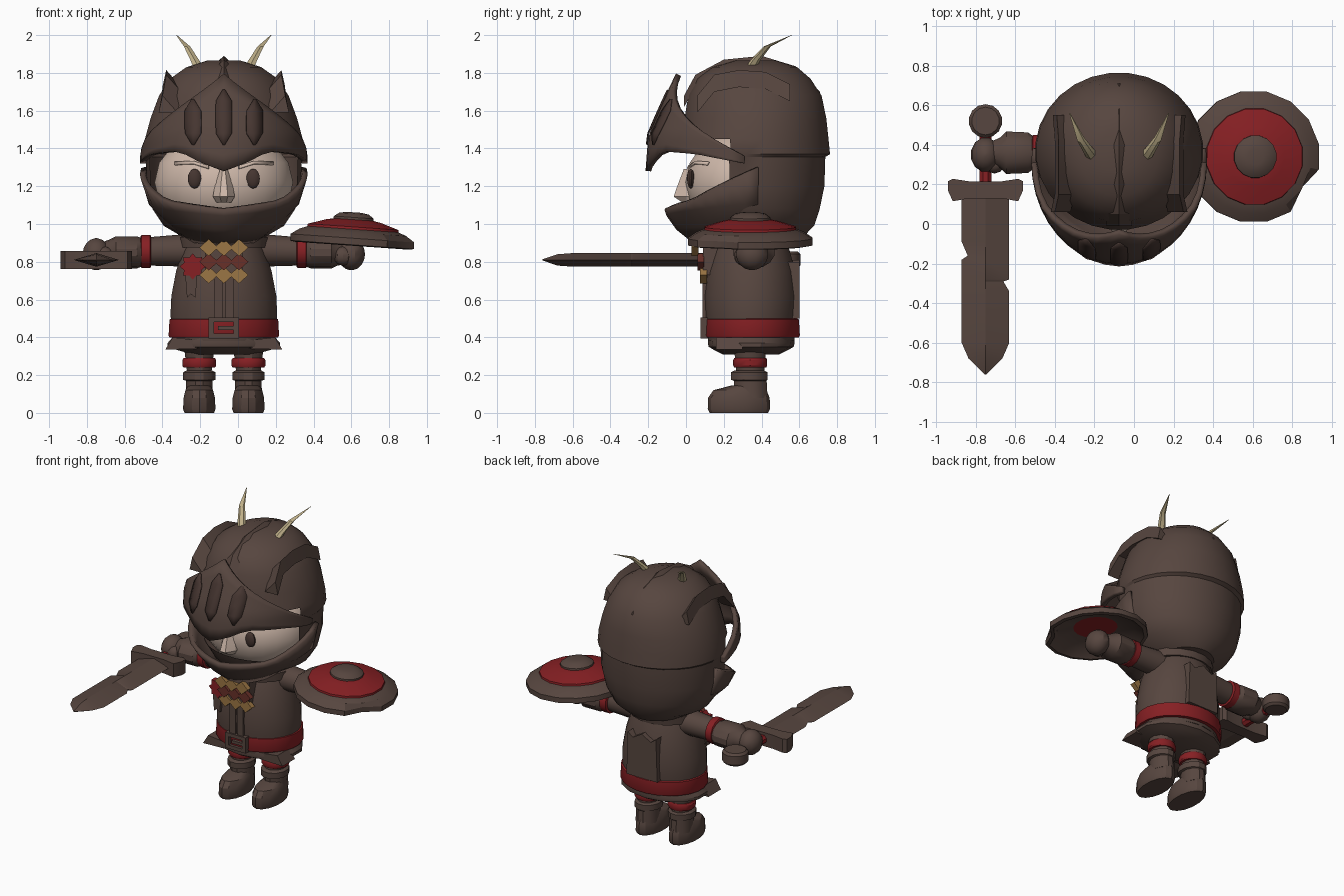
import bpy, bmesh, math
from mathutils import Vector, Matrix

if "Cube" in bpy.data.objects:
    bpy.data.objects.remove(bpy.data.objects["Cube"])

CX, CY = -0.075, 0.345
TAU = 2 * math.pi


def material(name, rgb):
    m = bpy.data.materials.new(name)
    m.diffuse_color = (*rgb, 1)
    m.use_nodes = True
    m.node_tree.nodes["Principled BSDF"].inputs["Base Color"].default_value = m.diffuse_color
    return m


BROWN = material("brown steel", (0.095, 0.061, 0.050))
DARK = material("dark brown", (0.060, 0.036, 0.030))
RED = material("red", (0.24, 0.014, 0.017))
MAROON = material("maroon", (0.14, 0.030, 0.022))
GOLD = material("gold", (0.33, 0.18, 0.058))
BONE = material("bone", (0.52, 0.43, 0.25))
SKIN = material("skin", (0.62, 0.48, 0.40))


def skin(name, rings, mat, closed=True, caps=True, solid=0, drop=None):
    """Bridge a list of equal point rings into one surface."""
    bm = bmesh.new()
    rows = [[bm.verts.new(p) for p in r] for r in rings]
    n = len(rows[0])
    for a, b in zip(rows, rows[1:]):
        for i in range(n if closed else n - 1):
            j = (i + 1) % n
            bm.faces.new((a[i], a[j], b[j], b[i]))
    if caps and closed:
        bm.faces.new(rows[0])
        bm.faces.new(rows[-1])
    if drop:
        bad = [f for f in bm.faces if drop(f.calc_center_median())]
        bmesh.ops.delete(bm, geom=bad, context='FACES')
    bmesh.ops.recalc_face_normals(bm, faces=bm.faces)
    me = bpy.data.meshes.new(name)
    bm.to_mesh(me)
    bm.free()
    me.materials.append(mat)
    ob = bpy.data.objects.new(name, me)
    bpy.context.collection.objects.link(ob)
    if solid:
        md = ob.modifiers.new("thickness", 'SOLIDIFY')
        md.thickness, md.offset = solid, 0
    return ob


def ellipse(c, ra, rb, axis='z', n=20):
    out = []
    for i in range(n):
        a = TAU * (i + 0.5) / n
        u, v = ra * math.cos(a), rb * math.sin(a)
        d = {'x': (0, u, v), 'y': (u, 0, v), 'z': (u, v, 0)}[axis]
        out.append(Vector(c) + Vector(d))
    return out


def lathe(name, rows, mat, n=20, x=CX):
    """rows: (z, y centre, x radius, y radius)"""
    return skin(name, [ellipse((x, y, z), a, b, 'z', n) for z, y, a, b in rows], mat)


def ball(name, c, r, mat, n=14):
    rings = []
    for k in range(9):
        a = math.pi * (0.03 + 0.94 * k / 8)
        s = math.sin(a)
        rings.append(ellipse((c[0], c[1], c[2] - r[2] * math.cos(a)), r[0] * s, r[1] * s, 'z', n))
    return skin(name, rings, mat)


def plate(name, pts, y0, y1, mat):
    """Outline in x, z extruded from y0 to y1."""
    return skin(name, [[(x, y, z) for x, z in pts] for y in (y0, y1)], mat)


def rect(x0, x1, z0, z1):
    return [(x0, z0), (x1, z0), (x1, z1), (x0, z1)]


def lerp(tab, t):
    for (a, p), (b, q) in zip(tab, tab[1:]):
        if t <= b:
            return p + (q - p) * max(0, (t - a) / (b - a))
    return tab[-1][1]


# ---- helmet dome: z, front y, back y, half width; with an open face
dome = [(0.92, .12, .61, .20), (0.99, .06, .68, .32), (1.08, .02, .71, .38), (1.2, -.02, .735, .41),
        (1.355, -.03, .74, .415), (1.37, -.03, .765, .425), (1.45, -.03, .757, .42), (1.56, -.01, .745, .39),
        (1.68, .01, .72, .345), (1.77, .06, .66, .285), (1.83, .14, .59, .20), (1.865, .26, .48, .09)]
skin("helmet_dome", [ellipse((CX, (f + b) / 2, z), w, (b - f) / 2, 'z', 28) for z, f, b, w in dome], BROWN,
     drop=lambda c: 1.08 < c.z < 1.45 and c.y < 0.22)

# ---- visor
VX = [(1.27, .43), (1.47, .425), (1.62, .375), (1.79, .30)]
VY = [(1.27, .51), (1.47, .495), (1.62, .43), (1.79, .35)]


def visor_point(a, z, lift=0.0):
    return Vector((CX + (lerp(VX, z) + lift) * math.sin(a), .31 - (lerp(VY, z) + lift) * math.cos(a), z))


low = [(0, 1.28), (15, 1.32), (32, 1.385), (60, 1.37), (90, 1.32)]
rows = []
for k in range(7):
    row = []
    for d in range(-90, 91, 9):
        z0, z1 = lerp(low, abs(d)), 1.79 - 0.43 * abs(d) / 90
        row.append(visor_point(math.radians(d), z0 + (z1 - z0) * k / 6))
    rows.append(row)
skin("visor", rows, BROWN, closed=False, solid=0.03)

# ---- visor slots
for i, (cx, z0, z1) in enumerate([(-.155, 1.42, 1.66), (0, 1.42, 1.71), (.155, 1.42, 1.66)]):
    rows = []
    for z, w in ((z0, .006), (z0 + .06, .04), ((z0 + z1) / 2, .042), (z1 - .06, .04), (z1, .006)):
        rows.append([visor_point(math.asin((cx + u * w) / lerp(VX, z)), z, 0.02) for u in (-1, 0, 1)])
    skin("visor_slot", rows, DARK, closed=False, solid=0.008)

# ---- chin guard
top = [(0, 1.08), (45, 1.12), (75, 1.22), (100, 1.30)]
rows = [[], [], [], []]
for d in range(-100, 101, 10):
    a, s = math.radians(d), abs(d) / 100
    for row, (z, rx, ry) in zip(rows, [(lerp(top, abs(d)), .43, .41), (1.05 + .07 * s, .385, .40),
                                       (.98 + .03 * s, .28, .35), (.90 + .02 * s, .17, .25)]):
        row.append((CX + rx * math.sin(a), .31 - ry * math.cos(a), z))
skin("chin_guard", rows, BROWN, closed=False, solid=0.03)


# ---- crest ridges
def ridge(name, pts, w, depth, lean=0):
    skin(name, [[(x - w, y, z - depth), (x + lean, y, z), (x + w, y, z - depth)] for x, y, z in pts], BROWN)


ridge("centre_crest", [(CX, -.01, 1.68), (CX, .05, 1.79), (CX, .2, 1.87), (CX, .4, 1.89),
                       (CX, .58, 1.835), (CX, .71, 1.70)], .065, .06)
for s in (-1, 1):
    x = CX + s * .275
    ridge("side_crest", [(x + s * .02, .06, 1.68), (x, .15, 1.79), (x, .28, 1.815), (x, .42, 1.805),
                         (x + s * .01, .55, 1.74)], .05, .09, s * .03)
    # ---- horns
    path = [(.115, .32, 1.79, .035), (.155, .37, 1.87, .026), (.195, .43, 1.94, .019), (.25, .56, 2.0, .002)]
    skin("horn", [ellipse((CX + s * a, y, z), r, r, 'z', 6) for a, y, z, r in path], BONE)

# ---- face
ball("face", (CX, .33, 1.22), (.37, .335, .29), SKIN, 24)
skin("nose", [[(CX - w, .06, z), (CX - w, .0, z), (CX - w * .35, f, z), (CX + w * .35, f, z), (CX + w, .0, z),
               (CX + w, .06, z)] for z, w, f in ((1.115, .04, -.02), (1.145, .058, -.065), (1.19, .05, -.05),
                                                 (1.29, .02, -.012))], SKIN)
for s in (-1, 1):
    ball("eye", (CX + s * .155, .025, 1.24), (.037, .02, .052), DARK, 12)
    rows = []
    for off, z in ((.08, 1.30), (.16, 1.325), (.26, 1.32)):
        y = .33 - .335 * math.sqrt(1 - (off / .37) ** 2 - ((z - 1.22) / .29) ** 2) - .004
        rows.append([(CX + s * off, y + v * .004, z + v * .008) for v in (-1, 1)])
    skin("eyebrow", rows, SKIN, closed=False, solid=0.009)

# ---- coat, collar, belt, hem
lathe("coat", [(.38, CY, .27, .23), (.52, CY, .285, .245), (.62, CY, .28, .25), (.75, CY, .255, .235),
               (.86, CY, .22, .205), (.96, CY, .17, .17)], BROWN, 24)
lathe("collar", [(.875, CY, .235, .21), (.93, CY, .235, .22), (.95, CY, .18, .18)], BROWN, 16)
lathe("belt", [(.40, .35, .29, .25), (.41, .35, .295, .255), (.495, .35, .29, .25), (.50, .35, .28, .24)], RED, 24)
lathe("coat_hem", [(.31, CY, .17, .15), (.335, CY, .26, .20), (.35, CY, .305, .225), (.37, CY, .305, .23),
                   (.41, CY, .27, .225)], BROWN, 14)
for s in (-1, 1):
    plate("hem_tail", [(CX + s * .13, .34), (CX + s * .31, .335), (CX + s * .27, .40), (CX + s * .14, .385)],
          .16, .3, BROWN)
    plate("coat_placket", rect(CX + s * .03 - .022, CX + s * .03 + .022, .5, .74), .088, .16, BROWN)

# ---- buckle: four bars and a tongue
bx = (CX - .08, CX + .08)
for r in (rect(*bx, .395, .42), rect(*bx, .48, .505), rect(bx[0], bx[0] + .028, .395, .505),
          rect(bx[1] - .028, bx[1], .395, .505), rect(CX - .03, CX + .07, .44, .46)):
    plate("buckle", r, .078, .12, BROWN)

# ---- medals: three rows of lozenges and a star with a ribbon
plate("chest_backing", rect(CX - .10, CX + .10, .73, .91), .09, .18, BROWN)
for z, y, m in ((.875, .03, GOLD), (.80, .06, MAROON), (.73, .075, GOLD)):
    for k in (-1, 0, 1):
        x = CX + k * .08
        plate("medal_lozenge", [(x - .05, z), (x, z - .045), (x + .05, z), (x, z + .045)], y, y + .035, m)
star = [(-.24 + r * math.cos(TAU * i / 16), .775 + r * math.sin(TAU * i / 16))
        for i in range(16) for r in [(.07, .05)[i % 2]]]
plate("star_medal", star, .115, .16, RED)
plate("medal_ribbon", [(-.28, .74), (-.27, .61), (-.25, .63), (-.225, .61), (-.215, .74)], .118, .16, BROWN)

# ---- back panel
plate("back_panel", [(CX - .12, .50), (CX + .12, .50), (CX + .11, .80), (CX + .07, .77), (CX, .81), (CX - .07, .77),
                     (CX - .11, .80)], .50, .60, BROWN)

# ---- legs and arms
for s in (-1, 1):
    x = CX + s * .13
    lathe("trouser_leg", [(.2, .34, .065, .075), (.36, .34, .085, .09)], BROWN, 12, x)
    lathe("leg_band", [(.24, .34, .085, .085), (.25, .34, .092, .09), (.28, .34, .092, .09), (.29, .34, .085, .085)],
          RED, 14, x)
    lathe("boot_foot", [(0, .28, .08, .155), (.02, .28, .088, .165), (.08, .28, .085, .163), (.12, .285, .075, .14),
                        (.145, .33, .06, .09)], BROWN, 14, x)
    lathe("boot_shaft", [(.08, .345, .075, .09), (.17, .34, .072, .09), (.175, .335, .088, .10),
                         (.215, .335, .088, .10), (.225, .335, .07, .08)], BROWN, 12, x)

    def tube(name, rows, mat):
        skin(name, [ellipse((CX + s * o, .36, z), a, b, 'x', 14) for o, z, a, b in rows], mat)
    tube("upper_arm", [(.10, .85, .10, .09), (.22, .86, .085, .085), (.40, .855, .075, .075)], BROWN)
    tube("arm_band", [(.385, .855, .08, .08), (.39, .855, .092, .088), (.435, .855, .092, .088), (.44, .855, .08, .08)],
         RED)
    tube("forearm_sleeve", [(.42, .85, .075, .07), (.46, .85, .105, .085), (.57, .85, .11, .085), (.60, .85, .08, .07),
                            (.64, .845, .06, .06)], BROWN)
    ball("fist", (CX + s * .675, .35, .84), (.075, .088, .085), BROWN, 12)
    ball("thumb", (CX + s * .63, .30, .83), (.05, .045, .05), BROWN, 10)

# ---- sword pointing forward
SX, SZ = -.75, .81
rows = []
for y, l, r, h in ((.15, .12, .12, .036), (-.09, .12, .12, .036), (-.16, .09, .12, .036), (-.18, .12, .12, .036),
                   (-.28, .12, .12, .036), (-.29, .12, .09, .036), (-.34, .12, .12, .036), (-.60, .12, .12, .036),
                   (-.68, .085, .085, .03), (-.76, .003, .003, .003)):
    rows.append([(SX - l, y, SZ), (SX, y, SZ + h), (SX + r, y, SZ), (SX, y, SZ - h)])
skin("sword_blade", rows, BROWN)
skin("sword_guard", [[(SX + o, .17 - d, SZ - .048), (SX + o, .17 + e, SZ - .048), (SX + o, .17 + e, SZ + .048),
                      (SX + o, .17 - d, SZ + .048)] for o, d, e in
                     ((-.19, .0, .045), (-.165, .055, .058), (-.08, .04, .045), (.08, .04, .045), (.165, .055, .058),
                      (.19, .0, .045))], BROWN)
skin("sword_grip", [ellipse((SX, y, SZ), .032, .032, 'y', 8) for y in (.2, .46)], RED)
skin("sword_pommel", [ellipse((SX, .52, SZ + h), r, r, 'z', 14)
                      for h, r in ((-.045, .07), (-.03, .085), (.03, .085), (.045, .07))], BROWN)

# ---- shield lying over the other arm, with a chipped rim
tilt = Matrix.Translation((.605, .34, .92)) @ Matrix.Rotation(math.radians(4), 4, 'Y')


def shield_part(name, rows, mat, chip=False):
    rings = []
    for z, r in rows:
        ring = [p * (0.86 if chip and i == 14 and r > .3 else 1) for i, p in enumerate(ellipse((0, 0, 0), r, r, 'z', 16))]
        rings.append([tilt @ (p + Vector((0, 0, z))) for p in ring])
    skin(name, rings, mat)


shield_part("shield_rim", [(.045, .10), (.01, .25), (-.035, .31), (-.03, .335), (.005, .335), (.035, .29),
                           (.055, .24), (.07, .1)], BROWN, True)
shield_part("shield_disc", [(.035, .25), (.065, .245), (.095, .15), (.105, .1)], RED)
shield_part("shield_boss", [(.08, .11), (.115, .108), (.135, .08), (.142, .04)], BROWN)

# ---- shading
bpy.ops.object.select_all(action='SELECT')
bpy.context.view_layer.objects.active = bpy.context.selected_objects[0]
bpy.ops.object.shade_smooth_by_angle(angle=math.radians(30))
